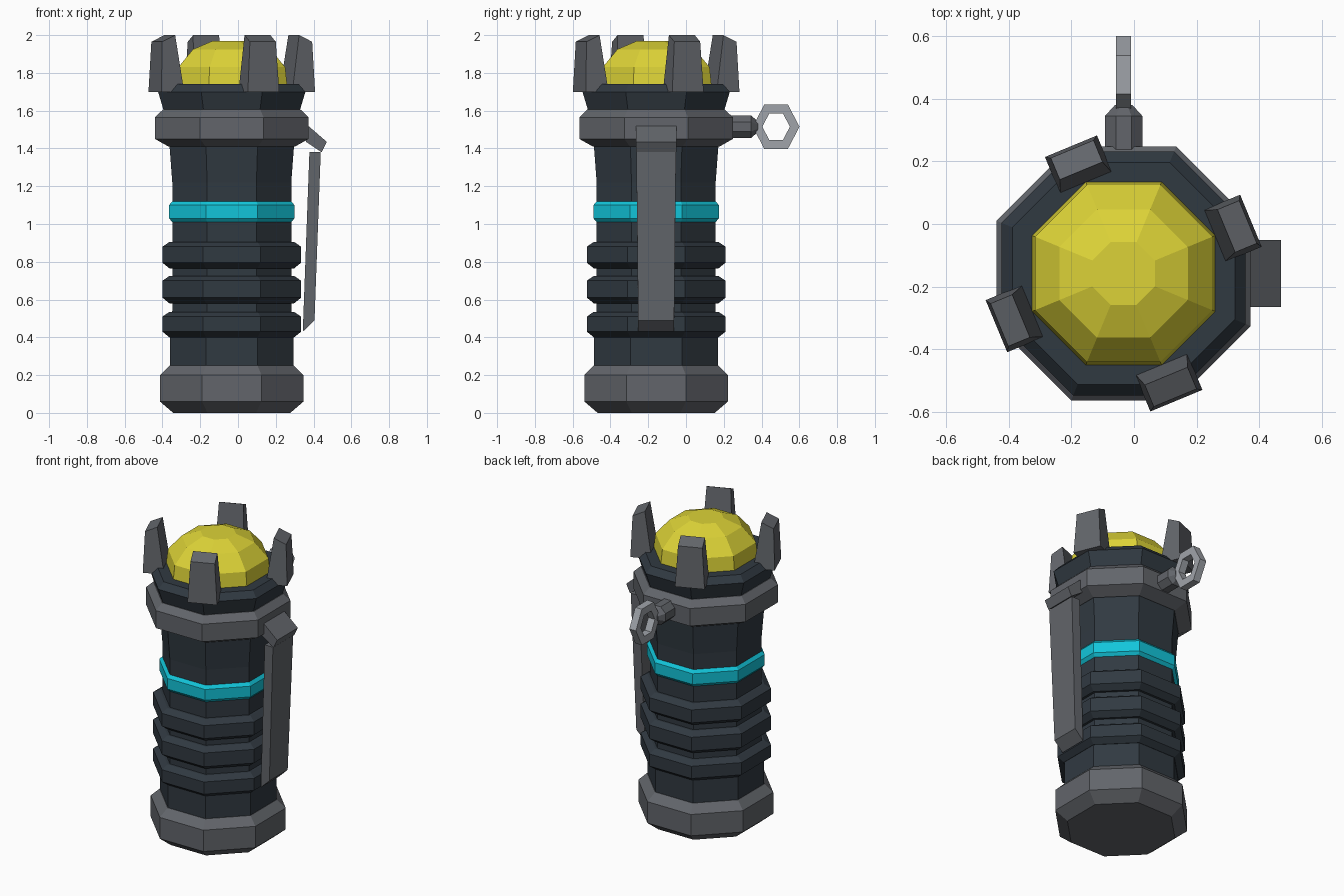
import bpy
from math import cos, sin, pi, radians
from mathutils import Vector, Matrix

if "Cube" in bpy.data.objects:
    bpy.data.objects.remove(bpy.data.objects["Cube"], do_unlink=True)

AXIS = Vector((-0.033, -0.158, 0))  # centre line of the body


def material(name, rgb):
    mat = bpy.data.materials.new(name)
    mat.use_nodes = True
    mat.diffuse_color = (*rgb, 1)
    bsdf = next(n for n in mat.node_tree.nodes if n.type == "BSDF_PRINCIPLED")
    bsdf.inputs["Base Color"].default_value = (*rgb, 1)
    return mat


DARK = material("dark slate", (0.03, 0.041, 0.053))
GREY = material("steel grey", (0.122, 0.13, 0.145))
CYAN = material("cyan", (0.006, 0.56, 0.7))
YELLOW = material("yellow", (0.72, 0.65, 0.038))
SILVER = material("silver", (0.35, 0.37, 0.4))


def loft(name, loops, mat, closed=False):
    """Skin equal-length loops of points; cap the ends or join them up."""
    n, count = len(loops[0]), len(loops)
    verts = [p for loop in loops for p in loop]
    faces = []
    for i in range(count if closed else count - 1):
        a, b = i * n, (i + 1) % count * n
        for j in range(n):
            k = (j + 1) % n
            faces.append((a + j, a + k, b + k, b + j))
    if not closed:
        faces += [tuple(reversed(range(n))), tuple(range((count - 1) * n, count * n))]
    mesh = bpy.data.meshes.new(name)
    mesh.from_pydata([tuple(v) for v in verts], [], faces)
    mesh.materials.append(mat)
    obj = bpy.data.objects.new(name, mesh)
    bpy.context.collection.objects.link(obj)
    # Make all normals point outward
    import bmesh
    bm = bmesh.new()
    bm.from_mesh(mesh)
    bmesh.ops.recalc_face_normals(bm, faces=bm.faces)
    bm.to_mesh(mesh)
    bm.free()
    return obj


def octagon(apothem, z):
    r = apothem / cos(pi / 8)
    return [Vector((r * cos(a), r * sin(a), z))
            for a in (pi / 8 + k * pi / 4 for k in range(8))]


def turned(name, profile, mat):
    """Eight-sided part from (apothem, height) pairs."""
    return loft(name, [[AXIS + p for p in octagon(r, z)] for r, z in profile], mat)


# Body stack
turned("base", [(0.31, 0), (0.38, 0.06), (0.38, 0.2), (0.33, 0.25)], GREY)
turned("lower_body", [(0.328, 0.24), (0.328, 0.42), (0.315, 0.54), (0.315, 1.02)], DARK)
for i, (low, high) in enumerate([(0.4, 0.535), (0.58, 0.725), (0.765, 0.905)]):
    turned(f"grip_ring_{i + 1}", [(0.33, low), (0.367, low + 0.03),
                                  (0.367, high - 0.025), (0.33, high)], DARK)
turned("glow_band", [(0.315, 1.01), (0.332, 1.03), (0.332, 1.1), (0.315, 1.12)], CYAN)
turned("neck", [(0.315, 1.11), (0.315, 1.22), (0.33, 1.42)], DARK)
turned("collar", [(0.335, 1.41), (0.406, 1.45), (0.406, 1.565), (0.365, 1.605)], GREY)
turned("head", [(0.36, 1.6), (0.39, 1.7), (0.355, 1.74)], DARK)
turned("dome", [(0.293, 1.735), (0.283, 1.83), (0.205, 1.925), (0.1, 1.97)], YELLOW)

# Four prongs standing on the corners of the head
for i in range(4):
    turn = Matrix.Rotation(radians(22.5 + 90 * i), 3, "Z")

    def quad(inner, outer, half, z_in, z_out):
        return [AXIS + turn @ Vector(p) for p in (
            (inner, -half, z_in), (outer, -half, z_out),
            (outer, half, z_out), (inner, half, z_in))]
    loft(f"prong_{i + 1}", [quad(0.31, 0.44, 0.09, 1.7, 1.7),
                            quad(0.355, 0.43, 0.074, 2.0, 1.965)], GREY)


# Safety lever: side outlines given width across y
def plate(name, outline, widths):
    loft(name, [[Vector((x, AXIS.y + s * w, z)) for (x, z), w in zip(outline, widths)]
                for s in (-1, 1)], GREY)


plate("lever_hinge", [(0.36, 1.53), (0.47, 1.435), (0.443, 1.38), (0.36, 1.435)],
      [0.107] * 4)
plate("lever_arm", [(0.378, 1.38), (0.438, 1.38), (0.405, 0.49), (0.343, 0.43)],
      [0.105, 0.105, 0.095, 0.095])

# Pin bolt pointing backwards
pin = Vector((AXIS.x, 0, 1.515))
loft("pin_bolt", [[pin + Vector((p.x, y, p.y)) for p in octagon(r, 0)]
                  for r, y in [(0.06, 0.23), (0.06, 0.345), (0.028, 0.38)]], GREY)


# Hexagonal pull ring
def hexagon(r, x):
    return [Vector((AXIS.x + x, 0.477 + r * cos(k * pi / 3),
                    1.515 + 1.1 * r * sin(k * pi / 3))) for k in range(6)]


loft("pull_ring", [hexagon(0.124, -0.024), hexagon(0.124, 0.024),
                   hexagon(0.073, 0.024), hexagon(0.073, -0.024)], SILVER, closed=True)
